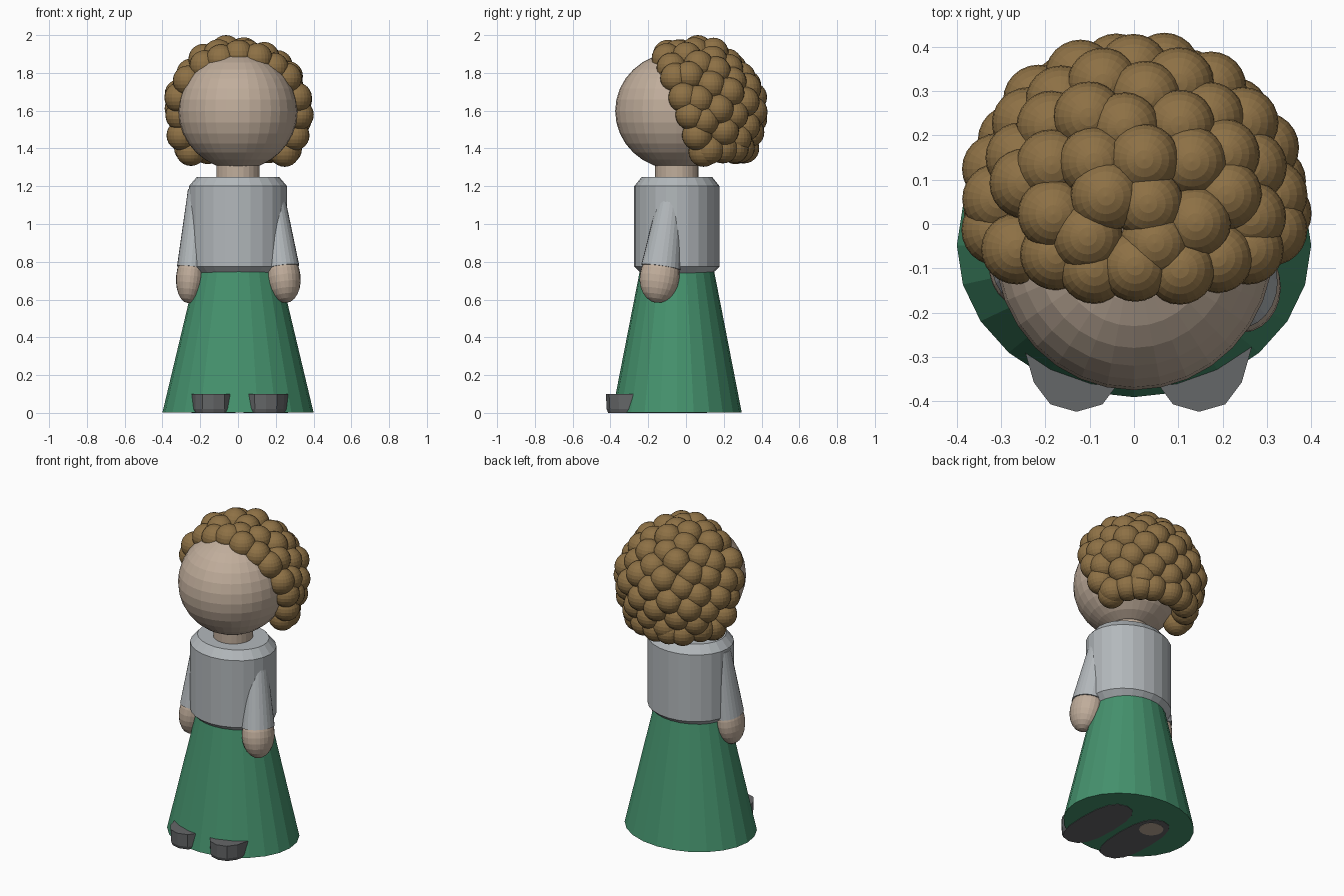
import bpy, bmesh, math, random
from mathutils import Vector, Matrix

random.seed(4)
if "Cube" in bpy.data.objects:
    bpy.data.objects.remove(bpy.data.objects["Cube"], do_unlink=True)


def material(name, rgb):
    m = bpy.data.materials.new(name)
    m.use_nodes = True
    m.diffuse_color = (*rgb, 1)
    m.node_tree.nodes["Principled BSDF"].inputs["Base Color"].default_value = (*rgb, 1)
    return m


SKIN = material("skin", (0.53, 0.42, 0.33))
HAIR = material("brown hair", (0.27, 0.165, 0.06))
SHIRT = material("grey shirt", (0.45, 0.48, 0.50))
SKIRT = material("green skirt", (0.06, 0.29, 0.155))
SHOE = material("dark shoe", (0.13, 0.135, 0.14))


def finish(name, bm, mat):
    mesh = bpy.data.meshes.new(name)
    bmesh.ops.recalc_face_normals(bm, faces=bm.faces)
    bm.to_mesh(mesh)
    bm.free()
    mesh.materials.append(mat)
    obj = bpy.data.objects.new(name, mesh)
    bpy.context.collection.objects.link(obj)
    return obj


def loft(name, rings, mat, centre=(0, 0), sides=24, power=1.0):
    """Stack of closed ellipses given as (z, x radius, y radius)."""
    bm = bmesh.new()
    loops = []
    for z, rx, ry in rings:
        loop = []
        for i in range(sides):
            a = math.tau * i / sides
            c, s = math.cos(a), math.sin(a)
            x = math.copysign(abs(c) ** power, c) * rx
            y = math.copysign(abs(s) ** power, s) * ry
            loop.append(bm.verts.new((centre[0] + x, centre[1] + y, z)))
        loops.append(loop)
    for low, high in zip(loops, loops[1:]):
        for i in range(sides):
            j = (i + 1) % sides
            bm.faces.new((low[i], low[j], high[j], high[i]))
    bm.faces.new(loops[0][::-1])
    bm.faces.new(loops[-1])
    return finish(name, bm, mat)


def add_ball(bm, matrix, segments=32):
    bmesh.ops.create_uvsphere(bm, u_segments=segments, v_segments=segments // 2,
                              radius=1, matrix=matrix)


# Body, all parts sharing one vertical axis
MID = (0, -0.048)
loft("skirt", [(0.002, 0.40, 0.343), (0.75, 0.222, 0.197)], SKIRT, MID)
loft("shirt_body", [(0.735, 0.22, 0.185), (0.775, 0.26, 0.226),
                    (1.20, 0.26, 0.226), (1.25, 0.217, 0.186)], SHIRT, MID)
loft("neck", [(1.22, 0.115, 0.115), (1.36, 0.115, 0.115)], SKIN, MID)

# Head
bm = bmesh.new()
add_ball(bm, Matrix.LocRotScale(Vector((0, -0.05, 1.598)), None, Vector((0.315, 0.325, 0.31))))
finish("head", bm, SKIN)


# Tapered sleeves with rounded hands
def arm(side, shoulder, wrist, rx, ry):
    shoulder, wrist = Vector(shoulder), Vector(wrist)
    axis = shoulder - wrist
    turn = Vector((0, 0, 1)).rotation_difference(axis)
    place = Matrix.LocRotScale(wrist, turn, None)
    sleeve = loft(side + "_sleeve", [(0, rx, ry), (axis.length, 0.055, 0.06)], SHIRT)
    sleeve.data.transform(place)
    bm = bmesh.new()
    hand = Matrix.Translation((0, 0, -0.05)) @ Matrix.Diagonal((rx, ry, 0.14, 1))
    add_ball(bm, place @ hand, 24)
    finish(side + "_hand", bm, SKIN)


arm("left", (0.185, -0.075, 1.18), (0.235, -0.133, 0.77), 0.09, 0.105)
arm("right", (-0.21, -0.05, 1.18), (-0.248, -0.085, 0.77), 0.075, 0.097)

# Shoes, slightly narrower at the sole, with legs hidden by the skirt
for side, x, base in (("left", 0.147, 0.02), ("right", -0.13, -0.001)):
    loft(side + "_shoe", [(0, 0.117, 0.262), (0.02, 0.125, 0.27), (0.10, 0.127, 0.274)],
         SHOE, (x, -0.15), 16, 0.8)
    loft(side + "_leg", [(base, 0.07, 0.07), (0.7, 0.07, 0.07)], SKIN, (x, 0))

# Curls: one row along the hairline, the rest spread over the back and crown
CENTRE = Vector((0, 0.03, 1.605))
bm = bmesh.new()


def curl(p):
    p += Vector([random.uniform(-0.01, 0.01) for _ in range(3)])
    p.z = min(p.z, 1.92)
    flare = 1 + max(0, 1.5 - p.z)
    p.x *= flare
    p.y = CENTRE.y + (p.y - CENTRE.y) * flare
    add_ball(bm, Matrix.LocRotScale(p, None, Vector((0.08, 0.08, 0.08))), 24)


def hairline(c):
    return -0.1 + 0.11 * (1 - c)


ROW = 15
for i in range(ROW):
    t = math.radians(-135 + 270 * i / (ROW - 1))
    y = hairline(math.cos(t))
    reach = math.sqrt(1 - ((y - CENTRE.y) / 0.32) ** 2)
    curl(Vector((0.315 * reach * math.sin(t), y, CENTRE.z + 0.31 * reach * math.cos(t))))

# Lowest row around the nape
NAPE = 9
for i in range(NAPE):
    a = math.radians(18 + 144 * i / (NAPE - 1))
    curl(Vector((0.25 * math.cos(a), CENTRE.y + 0.25 * math.sin(a), 1.405)))

COUNT = 115
golden = math.pi * (3 - math.sqrt(5))
for i in range(COUNT):
    h = 1 - 2 * (i + 0.5) / COUNT
    r = math.sqrt(1 - h * h)
    a = golden * i + 0.4
    p = CENTRE + Vector((0.315 * r * math.cos(a), 0.32 * r * math.sin(a), 0.315 * h))
    if p.y > hairline(h) + 0.04 and p.z > 1.44:
        curl(p)
finish("curly_hair", bm, HAIR)
